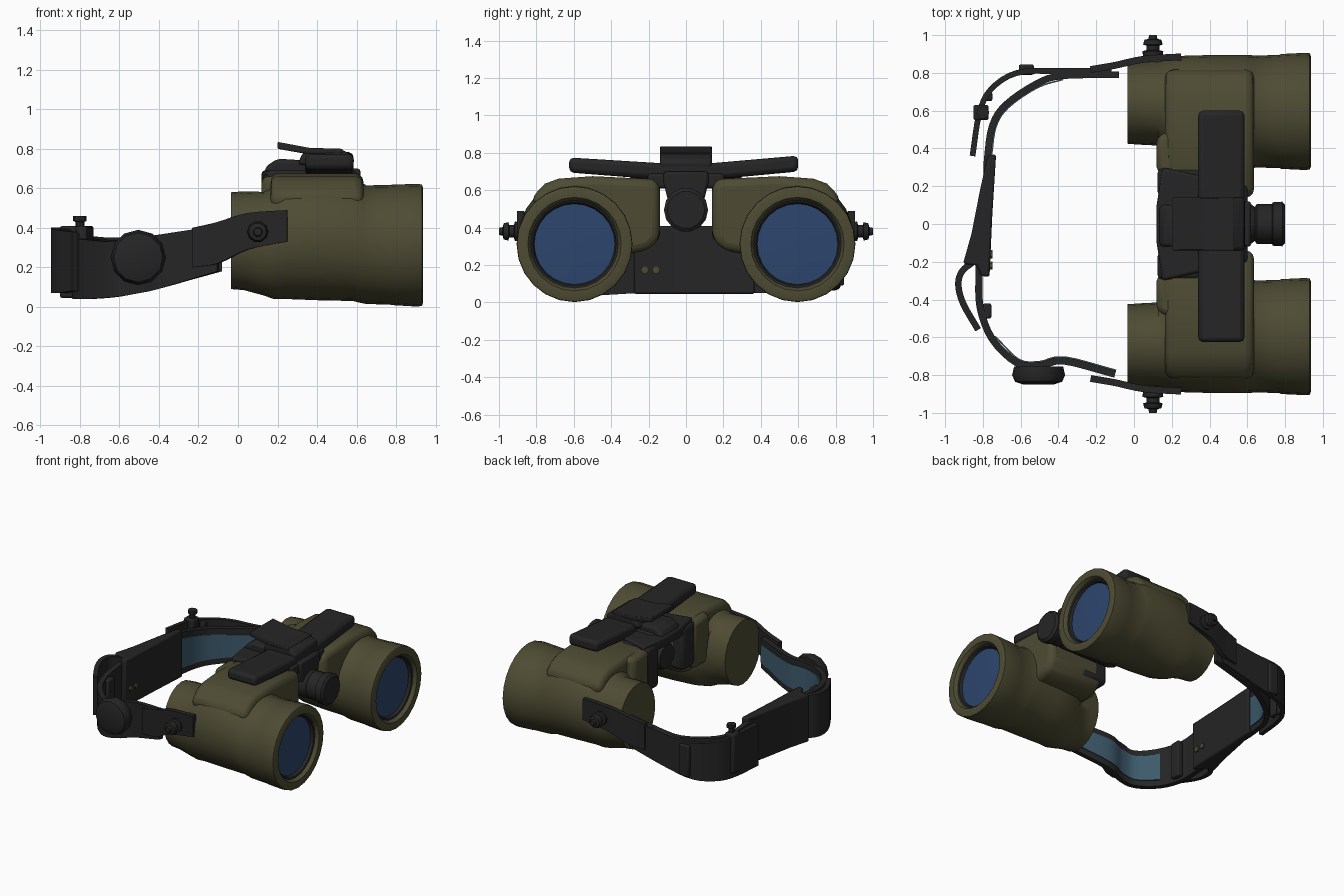
import bpy, bmesh, math
from mathutils import Vector

if "Cube" in bpy.data.objects:
    bpy.data.objects.remove(bpy.data.objects["Cube"])


def material(name, rgb):
    m = bpy.data.materials.new(name)
    m.diffuse_color = (*rgb, 1)
    m.use_nodes = True
    m.node_tree.nodes["Principled BSDF"].inputs["Base Color"].default_value = m.diffuse_color
    return m


OLIVE = material("olive green", (0.075, 0.071, 0.033))
BLACK = material("soft black", (0.0185, 0.0185, 0.0185))
BLUE = material("lens blue", (0.026, 0.06, 0.155))
TEAL = material("pad teal", (0.046, 0.102, 0.148))


def finish(name, bm, mat, bevel=0, angle=40, segments=2):
    bmesh.ops.recalc_face_normals(bm, faces=bm.faces)
    me = bpy.data.meshes.new(name)
    bm.to_mesh(me)
    bm.free()
    me.materials.append(mat)
    ob = bpy.data.objects.new(name, me)
    bpy.context.collection.objects.link(ob)
    if bevel:
        b = ob.modifiers.new("bevel", "BEVEL")
        b.width, b.segments, b.limit_method = bevel, segments, "ANGLE"
    bpy.ops.object.select_all(action="DESELECT")
    bpy.context.view_layer.objects.active = ob
    ob.select_set(True)
    bpy.ops.object.shade_smooth_by_angle(angle=math.radians(angle))
    return ob


def place(axis, t, u, v):
    return {"x": (t, u, v), "y": (u, t, v), "z": (u, v, t)}[axis]


def loft(name, rings, axis, mat, n=24):
    """Rings of (position, centre u, centre v, radius u, radius v) joined along an axis."""
    bm = bmesh.new()
    loops = []
    for t, cu, cv, ru, rv in rings:
        loops.append([bm.verts.new(place(axis, t, cu + ru * math.cos(2 * math.pi * i / n),
                                         cv + rv * math.sin(2 * math.pi * i / n))) for i in range(n)])
    for a, b in zip(loops, loops[1:]):
        for i in range(n):
            bm.faces.new((a[i], a[(i + 1) % n], b[(i + 1) % n], b[i]))
    bm.faces.new(loops[0])
    bm.faces.new(loops[-1])
    return finish(name, bm, mat)


def lathe(name, profile, u, v, axis, mat, n=16):
    return loft(name, [(t, u, v, r, r) for t, r in profile], axis, mat, n)


def prism(name, pts, axis, a, b, mat, bevel=0.015, segments=2):
    bm = bmesh.new()
    ends = [[bm.verts.new(place(axis, t, u, v)) for u, v in pts] for t in (a, b)]
    n = len(pts)
    for i in range(n):
        bm.faces.new((ends[0][i], ends[0][(i + 1) % n], ends[1][(i + 1) % n], ends[1][i]))
    bm.faces.new(ends[0])
    bm.faces.new(ends[1])
    return finish(name, bm, mat, bevel, 40, segments)


def box(name, x, y, z, mat, bevel=0.015):
    return prism(name, [(y[0], z[0]), (y[1], z[0]), (y[1], z[1]), (y[0], z[1])], "x", *x, mat, bevel)


def smooth_path(pts, steps=4):
    p = [Vector(q) for q in pts]
    p = [2 * p[0] - p[1]] + p + [2 * p[-1] - p[-2]]
    out = []
    for i in range(1, len(p) - 2):
        a, b, c, d = p[i - 1:i + 3]
        for k in range(steps):
            t = k / steps
            out.append(0.5 * (2 * b + (c - a) * t + (2 * a - 5 * b + 4 * c - d) * t * t
                              + (3 * b - a - 3 * c + d) * t ** 3))
    return out + [p[-2]]


def ribbon(name, pts, thick, mat, offset=0, trim=0):
    """Upright band following points of (x, y, bottom z, top z)."""
    path = smooth_path(pts)
    bm = bmesh.new()
    loops = []
    for i, q in enumerate(path):
        d = path[min(i + 1, len(path) - 1)] - path[max(i - 1, 0)]
        nrm = Vector((-d[1], d[0])).normalized()
        lo, hi = q[2] + trim, q[3] - trim
        row = []
        for side, z in ((-1, lo), (1, lo), (1, hi), (-1, hi)):
            o = nrm * (offset + side * thick / 2)
            row.append(bm.verts.new((q[0] + o.x, q[1] + o.y, z)))
        loops.append(row)
    for a, b in zip(loops, loops[1:]):
        for i in range(4):
            bm.faces.new((a[i], a[(i + 1) % 4], b[(i + 1) % 4], b[i]))
    bm.faces.new(loops[0])
    bm.faces.new(loops[-1])
    return finish(name, bm, mat)


for s, side in ((1, "left"), (-1, "right")):
    # Barrel: eyepiece, body and objective tube with hollow rim
    rings = [(-0.03, .64, .335, .17, .19), (-0.035, .64, .335, .215, .245), (0.03, .64, .335, .22, .25),
             (0.13, .64, .32, .225, .262), (0.18, .62, .325, .255, .285), (0.24, .6, .345, .29, .305),
             (0.42, .595, .345, .3, .312), (0.58, .595, .34, .3, .31), (0.635, .595, .32, .298, .303),
             (0.65, .595, .315, .296, .3), (0.77, .596, .314, .3, .303), (0.78, .596, .314, .304, .305),
             (0.9, .596, .312, .31, .31), (0.93, .596, .312, .308, .308), (0.937, .596, .312, .29, .29),
             (0.935, .596, .312, .25, .25), (0.915, .596, .312, .235, .235), (0.87, .596, .312, .23, .23)]
    loft(side + "_barrel", [(t, s * u, v, a, b) for t, u, v, a, b in rings], "x", OLIVE)
    lathe(side + "_lens_bezel", [(0.868, .234), (0.91, .236), (0.905, .224), (0.88, .214)],
          s * .596, .312, "x", BLACK, 24)
    lathe(side + "_lens", [(0.87, .218), (0.884, .218), (0.889, .12), (0.891, .02)], s * .596, .312, "x", BLUE, 24)
    # Prism housing reaching in from the barrel towards the hinge
    housing = [(.14, .64), (.18, .66), (.5, .675), (.68, .662), (.755, .635), (.83, .555), (.7, .3),
               (.3, .26), (.2, .28), (.14, .34)]
    prism(side + "_prism_housing", [(s * y, z) for y, z in housing], "x", .165, .635, OLIVE, .06, 3)
    prism(side + "_inner_housing", [(.12, s * .27), (.12, s * .46), (.2, s * .5), (.4, s * .5), (.4, s * .27)],
          "z", .3, .66, OLIVE, .03)
    box(side + "_hinge_cheek", (.125, .36), sorted((s * .14, s * .3)), (.33, .672), BLACK, .03)
    # Side arm and bolt holding the strap
    ribbon(side + "_strap_arm", [(.25, s * .885, .33, .49), (.05, s * .872, .29, .475),
                                 (-.1, s * .84, .22, .43), (-.23, s * .818, .2, .4)], .036, BLACK)
    lathe(side + "_bolt", [(s * t, r) for t, r in ((.86, .05), (.915, .055), (.92, .035), (.945, .035),
                                                   (.95, .052), (.975, .045), (.98, .024), (1.0, .02))],
          .1, .38, "y", BLACK, 10)

# Hinge between the barrels with focus knob
prism("hinge_bridge", [(.15, -.3), (.12, -.1), (.12, .1), (.15, .3), (.6, .2), (.6, -.2)], "z", .61, .69, BLACK)
prism("hinge_neck", [(-.12, .7), (.12, .7), (.12, .64), (.085, .5), (-.085, .5), (-.12, .64)], "x", .2, .62, BLACK)
lathe("focus_knob", [(.16, .09), (.2, .105), (.62, .105), (.64, .09), (.65, .105), (.73, .105),
                     (.735, .115), (.785, .118), (.8, .1)], 0, .495, "x", BLACK, 14)

# Top cross bar, dipping in the middle
prism("cross_bar", [(-.625, .695), (-.625, .775), (-.14, .745), (.14, .745), (.6, .785), (.6, .7),
                    (.12, .655), (-.12, .655)], "x", .34, .585, BLACK, .025)
# Mount lump and tilted plate
prism("mount_base", [(.13, .66), (.14, .71), (.2, .75), (.36, .74), (.36, .66)], "y", -.12, .1, BLACK, .02)
prism("mount_block", [(.3, .72), (.33, .785), (.52, .8), (.59, .76), (.58, .7)], "y", -.14, .14, BLACK, .02)
prism("mount_plate", [(.2, .8), (.2, .835), (.36, .805), (.53, .8), (.53, .775), (.34, .775)],
      "y", -.14, .14, BLACK, .006)

# Head strap: left side, with an outer second layer
left = [(-.08, .79, .18, .41), (-.38, .785, .1, .36), (-.52, .74, .08, .34), (-.68, .63, .06, .34),
        (-.75, .52, .05, .35), (-.775, .36, .05, .38), (-.78, .25, .05, .38)]
ribbon("left_strap", left, .036, BLACK)
ribbon("left_pad", left[1:6], .008, TEAL, -.0 + .02, .045)
ribbon("left_outer_strap", [(-.12, .81, .18, .4), (-.4, .81, .11, .36), (-.62, .8, .07, .35),
                            (-.76, .71, .06, .36), (-.82, .58, .06, .38), (-.855, .36, .07, .39)], .03, BLACK)
box("left_buckle", (-.85, -.77), (.55, .63), (.1, .4), BLACK, .01)
lathe("left_buckle_pin", [(.38, .022), (.43, .022), (.435, .034), (.46, .034)], -.8, .59, "z", BLACK, 8)
box("left_strap_clip", (-.61, -.53), (.79, .845), (.09, .33), BLACK, .01)
box("left_strap_keeper", (-.79, -.75), (.65, .7), (.07, .35), BLACK, .01)

# Right side of the strap with round pad cap
right = [(-.1, -.795, .18, .41), (-.37, -.725, .1, .37), (-.5, -.75, .07, .35), (-.62, -.735, .05, .33),
         (-.75, -.61, .04, .34), (-.815, -.44, .04, .35), (-.82, -.26, .05, .37), (-.815, -.15, .05, .37)]
ribbon("right_strap", right, .038, BLACK)
ribbon("right_pad", right[:5], .008, TEAL, -.021, .045)
lathe("strap_cap", [(-.755, .13), (-.8, .14), (-.835, .125), (-.85, .08)], -.505, .25, "y", BLACK, 12)
box("right_strap_keeper", (-.8, -.755), (-.5, -.42), (.06, .34), BLACK, .01)

# Rear plate and loose strap tail
prism("rear_plate", [(-.73, .37), (-.775, .36), (-.815, .18), (-.86, -.05), (-.905, -.21), (-.83, -.22),
                     (-.81, -.275), (-.765, -.28), (-.75, .05)], "z", .045, .41, BLACK, .012)
ribbon("strap_tail", [(-.85, -.2, .07, .39), (-.91, -.25, .07, .4), (-.93, -.32, .07, .4),
                      (-.905, -.42, .07, .39), (-.825, -.56, .08, .38)], .034, BLACK)
# Two small olive studs on the inside of the rear plate
for i, y in enumerate((-.22, -.16)):
    lathe("plate_stud_%d" % (i + 1), [(-.77, .022), (-.75, .022)], y, .175, "x", OLIVE, 6)
